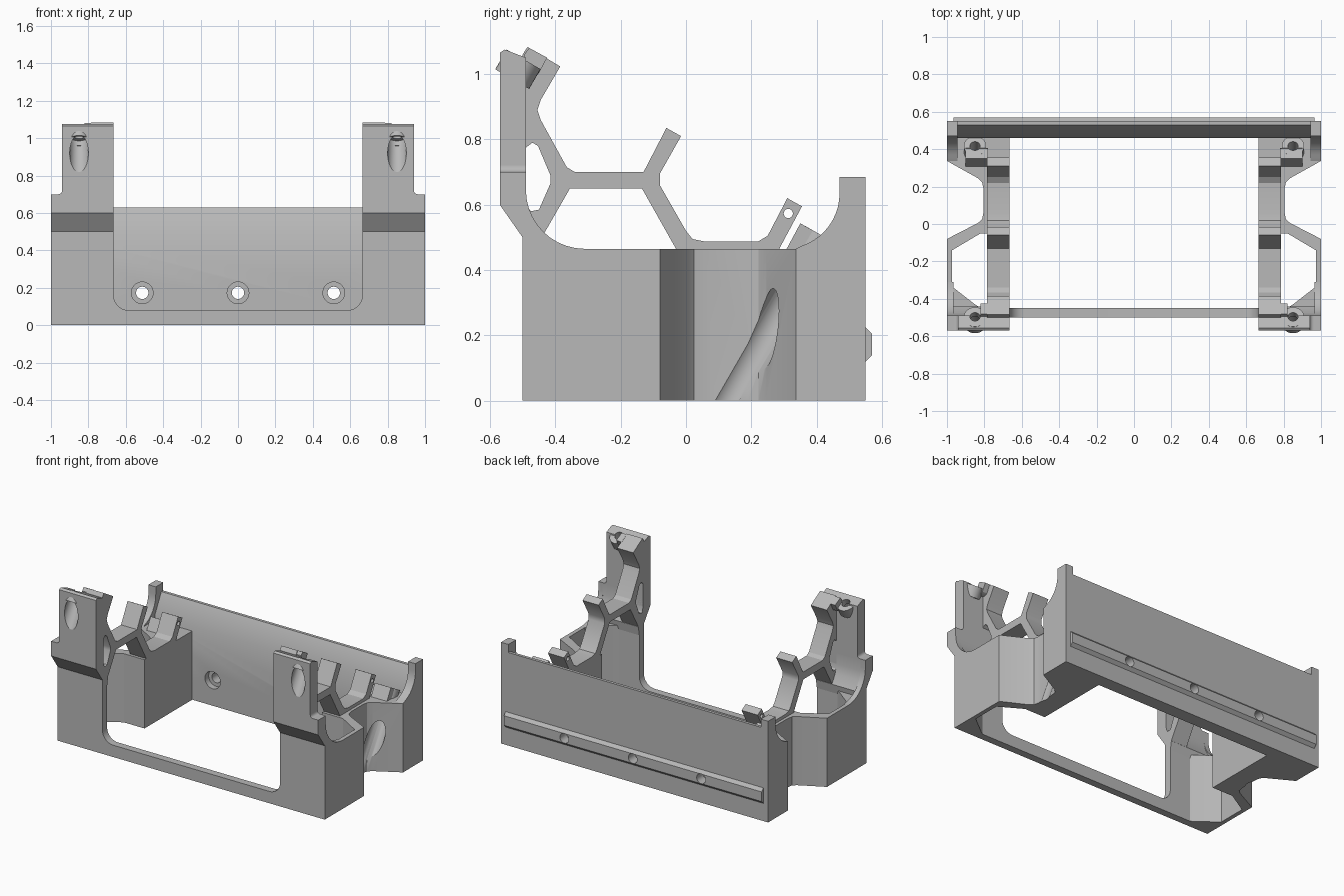
import bpy, bmesh, math
from mathutils import Vector, Matrix

cube = bpy.data.objects.get("Cube")
if cube:
    bpy.data.objects.remove(cube, do_unlink=True)

grey = bpy.data.materials.new("plain grey plastic")
grey.use_nodes = True
COLOUR = (0.48, 0.48, 0.48, 1)
grey.diffuse_color = COLOUR
grey.node_tree.nodes["Principled BSDF"].inputs["Base Color"].default_value = COLOUR


def make(name, bm):
    bmesh.ops.recalc_face_normals(bm, faces=bm.faces)
    mesh = bpy.data.meshes.new(name)
    bm.to_mesh(mesh)
    bm.free()
    mesh.materials.append(grey)
    obj = bpy.data.objects.new(name, mesh)
    bpy.context.collection.objects.link(obj)
    return obj


def prism(name, pts, axis, lo, hi):
    """Extrude a 2D outline along the given axis."""
    place = {"x": lambda a, b: (lo, a, b), "y": lambda a, b: (a, lo, b), "z": lambda a, b: (a, b, lo)}[axis]
    bm = bmesh.new()
    face = bm.faces.new([bm.verts.new(place(a, b)) for a, b in pts])
    out = bmesh.ops.extrude_face_region(bm, geom=[face])
    step = Vector([hi - lo if c == axis else 0 for c in "xyz"])
    bmesh.ops.translate(bm, vec=step, verts=[v for v in out["geom"] if isinstance(v, bmesh.types.BMVert)])
    return make(name, bm)


def rod(name, start, end, radius):
    start, end = Vector(start), Vector(end)
    d = end - start
    rot = d.to_track_quat("Z", "Y").to_matrix().to_4x4()
    bm = bmesh.new()
    bmesh.ops.create_cone(bm, cap_ends=True, segments=32, radius1=radius, radius2=radius, depth=d.length,
                          matrix=Matrix.Translation((start + end) / 2) @ rot)
    return make(name, bm)


def arc(cx, cy, r, a0, a1, n=10):
    return [(cx + r * math.cos(math.radians(a0 + (a1 - a0) * i / n)),
             cy + r * math.sin(math.radians(a0 + (a1 - a0) * i / n))) for i in range(n + 1)]


cutters = []


def finish(obj, cuts=(), mirror=True, bevel=0):
    """Cut, mirror to the other side and bake the modifiers."""
    for c in cuts:
        m = obj.modifiers.new("cut", "BOOLEAN")
        m.operation, m.solver, m.object = "DIFFERENCE", "EXACT", c
    if bevel:
        b = obj.modifiers.new("bevel", "BEVEL")
        b.width, b.segments = bevel, 2
        b.limit_method, b.angle_limit = "ANGLE", math.radians(50)
    if mirror:
        obj.modifiers.new("mirror", "MIRROR").use_mirror_merge = False
    dg = bpy.context.evaluated_depsgraph_get()
    baked = bpy.data.meshes.new_from_object(obj.evaluated_get(dg))
    obj.modifiers.clear()
    obj.data = baked
    bpy.ops.object.select_all(action="DESELECT")
    obj.select_set(True)
    bpy.context.view_layer.objects.active = obj
    bpy.ops.object.shade_smooth_by_angle(angle=math.radians(30))


def cutter(obj):
    obj.hide_render = True
    cutters.append(obj)
    return obj


# Tilted screw channels, one through each mounting point
TILT = Vector((0, 0.5, 0.866))
REAR, FRONT = Vector((0.85, 0.417, 0.505)), Vector((0.85, -0.497, 1.045))
rear_channel = cutter(rod("rear_channel", REAR - TILT * 0.75, REAR - TILT * 0.11, 0.055))
rear_hole = cutter(rod("rear_hole", REAR - TILT * 0.2, REAR + TILT * 0.1, 0.027))
front_channel = cutter(rod("front_channel", FRONT - TILT * 0.4, FRONT - TILT * 0.04, 0.05))
front_hole = cutter(rod("front_hole", FRONT - TILT * 0.1, FRONT + TILT * 0.1, 0.027))

# Side walls: open pocket at the front, solid block behind it
TOP = 0.465
side = prism("side_wall", [
    (0.665, -0.5), (1, -0.5), (1, -0.08), (0.835, 0.005), (0.812, 0.025), (0.805, 0.06),
    (0.805, 0.19), (0.812, 0.222), (0.835, 0.245), (1, 0.337), (1, 0.55), (0.665, 0.55),
    (0.665, -0.05), (0.82, -0.05), (0.972, -0.14), (0.972, -0.335), (0.85, -0.43),
    (0.82, -0.45), (0.665, -0.45)], "z", 0, TOP)
finish(side, [rear_channel, rear_hole])

# Curved side cheeks rising to the back and front
finish(prism("rear_cheek", [(0.337, 0.44), (0.337, TOP)] + arc(0.3, 0.635, 0.17, -72, 0)
             + [(0.47, 0.685), (0.55, 0.685), (0.55, 0.44)], "x", 0.945, 1))
finish(prism("front_cheek", [(-0.5, 0.44), (-0.5, 0.5), (-0.57, 0.6), (-0.57, 0.7), (-0.49, 0.7)]
             + arc(-0.31, 0.645, 0.18, 180, 270) + [(-0.31, 0.44)], "x", 0.965, 1))

# Front corner plates stepping forward, with the tall posts above
finish(prism("front_step", [(-0.5, 0.44), (-0.5, 0.5), (-0.57, 0.6), (-0.57, 0.7), (-0.49, 0.7),
                            (-0.49, 0.62), (-0.475, 0.56), (-0.44, 0.5), (-0.45, 0.44)], "x", 0.665, 1))
finish(prism("front_post", [(-0.57, 0.69), (-0.57, 1.065), (-0.555, 1.075), (-0.49, 1.05), (-0.49, 0.69)],
             "x", 0.665, 0.94), [front_channel, front_hole])
finish(prism("post_foot", [(0.94, 0.69), (0.94, 0.72)] + arc(0.96, 0.72, 0.02, 180, 270, 5) + [(0.96, 0.69)],
             "y", -0.57, -0.49))

# Branching inner strut frame
gap = cutter(prism("strut_gap", [(-0.49, 0.6), (-0.475, 0.58), (-0.45, 0.585), (-0.415, 0.665), (-0.415, 0.69),
                                 (-0.453, 0.78), (-0.47, 0.79), (-0.49, 0.775)], "x", 0.5, 0.95))
pin = cutter(rod("pin_hole", (0.5, 0.313, 0.573), (0.95, 0.313, 0.573), 0.014))
frame = prism("strut_frame", [
    (-0.5, 1.06), (-0.485, 1.083), (-0.385, 1.023), (-0.445, 0.92), (-0.455, 0.89), (-0.445, 0.86),
    (-0.365, 0.715), (-0.34, 0.7), (-0.13, 0.7), (-0.06, 0.835), (-0.015, 0.81), (-0.08, 0.695),
    (-0.08, 0.66), (0, 0.52), (0.02, 0.495), (0.06, 0.487), (0.22, 0.487), (0.25, 0.505), (0.31, 0.62),
    (0.355, 0.595), (0.28, 0.455), (-0.025, 0.455), (-0.135, 0.65), (-0.355, 0.65),
    (-0.47, 0.45), (-0.5, 0.45)], "x", 0.665, 0.785)
finish(frame, [gap, pin])

# Mounting bosses and their tabs
finish(rod("front_boss", FRONT - TILT * 0.07, FRONT, 0.06), [front_channel, front_hole])
finish(rod("rear_boss", REAR - TILT * 0.12, REAR, 0.06), [rear_hole])
finish(prism("front_tab", [(-0.495, 0.99), (-0.495, 1.06), (-0.48, 1.08), (-0.425, 1.05), (-0.452, 1.0), (-0.47, 0.99)],
             "x", 0.78, 0.82))
finish(prism("rear_tab", [(0.3, 0.45), (0.35, 0.543), (0.405, 0.512), (0.37, 0.45)], "x", 0.78, 0.9),
       [rear_hole])

# Back wall with sloped upper lip, rail and counterbored holes
bores = []
for x in (-0.512, 0, 0.512):
    bores.append(cutter(rod("bolt_hole", (x, 0.3, 0.173), (x, 0.7, 0.173), 0.033)))
    bores.append(cutter(rod("counterbore", (x, 0.4, 0.173), (x, 0.5, 0.173), 0.058)))
finish(prism("back_wall", [(0.46, 0), (0.55, 0), (0.55, 0.63), (0.53, 0.63), (0.46, 0.497)], "x", -0.998, 0.998),
       bores, mirror=False)
finish(prism("back_rail", [(0.545, 0.12), (0.55, 0.12), (0.57, 0.14), (0.57, 0.205), (0.55, 0.225), (0.545, 0.225)],
             "x", -0.965, 0.965), bores[::2], mirror=False)

# Front sill with rounded lower corners of the opening
sill = [(-0.67, 0), (0.67, 0), (0.67, 0.16), (0.665, 0.16)]
sill += arc(0.585, 0.16, 0.08, 0, -90) + arc(-0.585, 0.16, 0.08, 270, 180) + [(-0.67, 0.16)]
finish(prism("front_sill", sill, "y", -0.5, -0.45), mirror=False)

for c in cutters:
    bpy.data.objects.remove(c, do_unlink=True)
